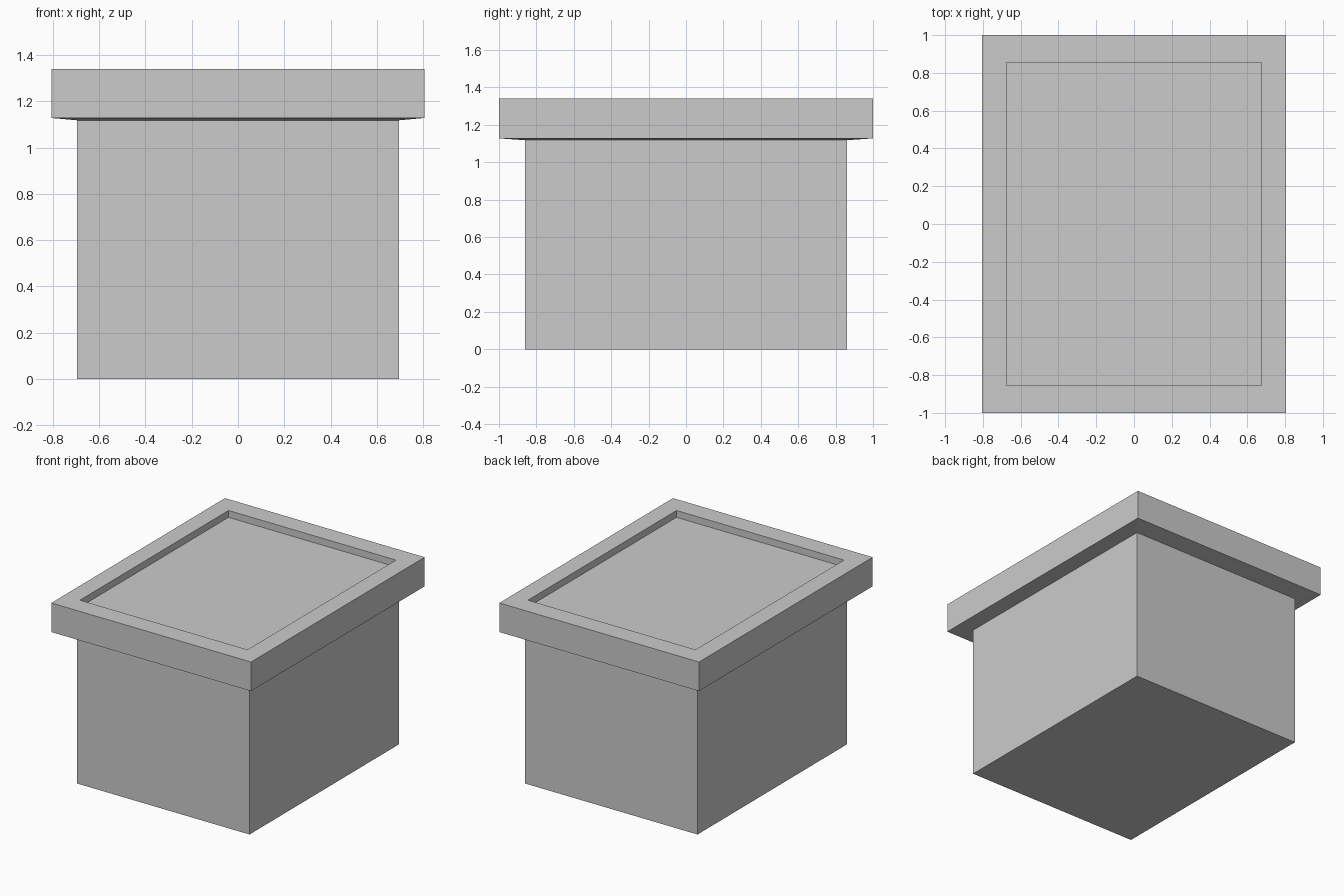
import bpy
import bmesh

cube = bpy.data.objects.get("Cube")
if cube:
    bpy.data.objects.remove(cube, do_unlink=True)

# One plain grey for the whole model
grey = bpy.data.materials.new("light_grey")
grey.use_nodes = True
colour = (0.6, 0.6, 0.6, 1)
grey.diffuse_color = colour
grey.node_tree.nodes["Principled BSDF"].inputs["Base Color"].default_value = colour


def loft(name, rings):
    """Join rectangles (half width, half depth, height) and cap both ends."""
    bm = bmesh.new()
    loops = [[bm.verts.new((sx * w, sy * d, z))
              for sx, sy in ((-1, -1), (1, -1), (1, 1), (-1, 1))]
             for w, d, z in rings]
    for low, high in zip(loops, loops[1:]):
        for i in range(4):
            j = (i + 1) % 4
            bm.faces.new((low[i], low[j], high[j], high[i]))
    bm.faces.new(loops[0][::-1])
    bm.faces.new(loops[-1])
    bmesh.ops.recalc_face_normals(bm, faces=bm.faces)
    mesh = bpy.data.meshes.new(name)
    bm.to_mesh(mesh)
    bm.free()
    mesh.materials.append(grey)
    obj = bpy.data.objects.new(name, mesh)
    bpy.context.collection.objects.link(obj)
    return obj


body_w, body_d = 0.695, 0.86
top_w, top_d = 0.805, 1.0
inner_w, inner_d = 0.675, 0.855
joint_z, rim_z, top_z, floor_z = 1.118, 1.128, 1.34, 1.29

# Box below
loft("body", [(body_w, body_d, 0), (body_w, body_d, joint_z)])

# Overhanging top: sloped underside, outer wall, flat rim, recessed panel
loft("recessed_top", [
    (body_w, body_d, joint_z),
    (top_w, top_d, rim_z),
    (top_w, top_d, top_z),
    (inner_w, inner_d, top_z),
    (inner_w, inner_d, floor_z),
])
